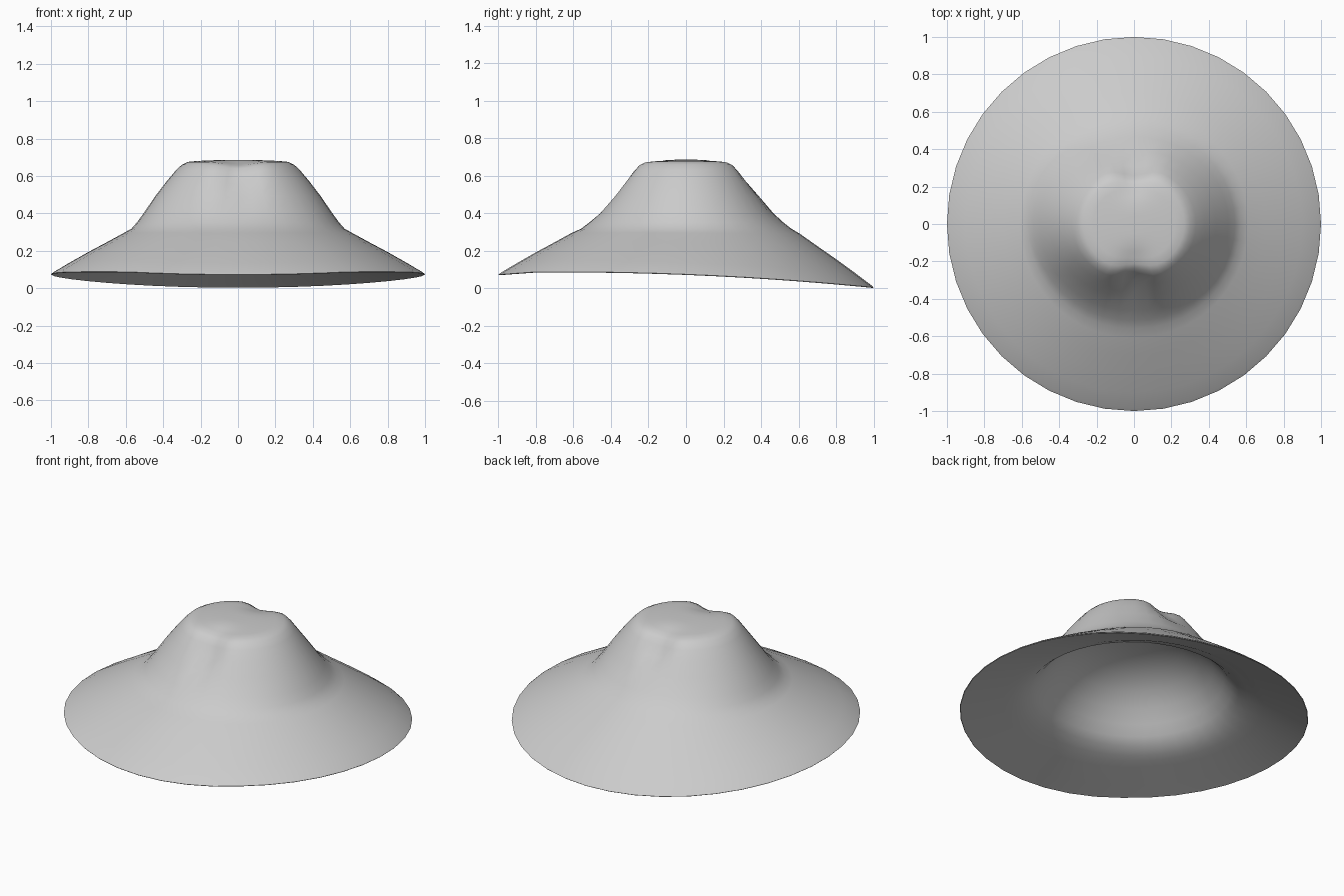
import bpy, bmesh
from math import cos, sin, pi, exp, radians

if "Cube" in bpy.data.objects:
    bpy.data.objects.remove(bpy.data.objects["Cube"])

SEG = 40
# crown outline: radius, height, front-back squash
CROWN = [(.57, .318, .985), (.54, .352, .96), (.505, .40, .925), (.44, .495, .905),
         (.38, .573, .905), (.332, .63, .925), (.30, .66, .94), (.27, .675, .93),
         (.22, .68, .93), (.165, .683, .94), (.11, .685, .96), (.05, .686, 1)]
# hollow inside, from the brim up
INSIDE = [(.66, .17), (.61, .195), (.565, .235), (.52, .29), (.46, .36),
          (.38, .43), (.28, .485), (.16, .52), (.05, .53)]


def edge_z(y):
    # brim rim dips toward the back
    return .075 - .04 * y - .03 * y * y - .012 * max(0, -y - .8) / .2


def dent(x, y, z, r):
    # pinches at the front and back of the crown top
    spread = .16 if y < 0 else .11
    w = exp(-(x / .095) ** 2) * exp(-((z - .64) / spread) ** 2)
    w *= min(1, max(0, (r - .1) / .15))
    return x, y * (1 - .16 * w), z - .022 * w


def ring(bm, fn):
    return [bm.verts.new(fn(2 * pi * i / SEG)) for i in range(SEG)]


def brim_ring(r, r_in, z_in, drop):
    def fn(a):
        t = (1 - r) / (1 - r_in)
        x, y = r * cos(a), r * sin(a)
        return x, y, edge_z(sin(a)) * (1 - t) + z_in * t - drop
    return fn


def crown_ring(r, z, s):
    return lambda a: dent(r * cos(a), r * s * sin(a), z, r)


def inner_ring(r, z):
    return lambda a: (r * cos(a), r * (.97 if r < .64 else 1) * sin(a), z)


bm = bmesh.new()
# underside: hollow to rim
rings = [ring(bm, inner_ring(r, z)) for r, z in reversed(INSIDE)]
rings += [ring(bm, brim_ring(r, .66, .17, .004)) for r in (.70, .75, .82, .9, .98)]
# rim and upper brim
rings += [ring(bm, brim_ring(r, .57, .318, d)) for r, d in
          ((.997, .005), (1, 0), (.985, -.003), (.9, -.005), (.8, -.005), (.7, -.002), (.61, 0))]
# crown
rings += [ring(bm, crown_ring(*c)) for c in CROWN]
for a, b in zip(rings, rings[1:]):
    for i in range(SEG):
        j = (i + 1) % SEG
        bm.faces.new((a[i], a[j], b[j], b[i]))
bm.faces.new(rings[0])
bm.faces.new(rings[-1])
bmesh.ops.recalc_face_normals(bm, faces=bm.faces)

me = bpy.data.meshes.new("hat")
bm.to_mesh(me)
bm.free()
hat = bpy.data.objects.new("hat", me)
bpy.context.collection.objects.link(hat)
bpy.context.view_layer.objects.active = hat
hat.select_set(True)
bpy.ops.object.shade_smooth_by_angle(angle=radians(50))
